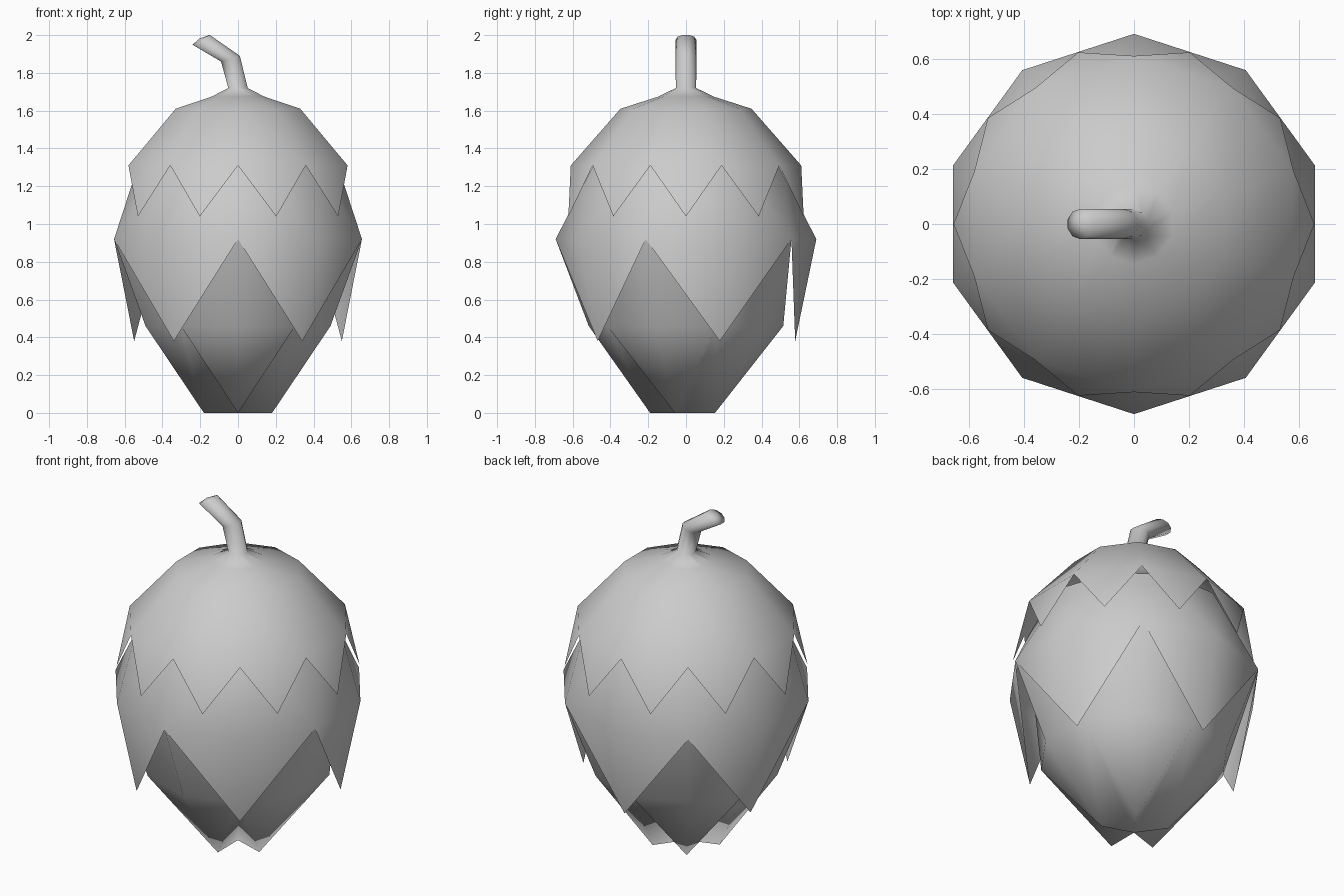
import bpy, bmesh
from math import sin, cos, radians

if "Cube" in bpy.data.objects:
    bpy.data.objects.remove(bpy.data.objects["Cube"])

N = 10  # sides of every layer


def point(r, z, i):
    """Point on the 10-sided ring; step 0 faces the front."""
    a = radians(36 * i)
    return (r * sin(a), -r * cos(a), z)


def ring(bm, r, z, cx=0.0, tilt=(1.0, 0.0), turn=0.0, r_odd=None):
    """Ring of N vertices, optionally shifted, tilted, turned or with alternating radius."""
    out = []
    for i in range(N):
        x, y, _ = point(r_odd if r_odd and i % 2 else r, z, i + turn)
        out.append(bm.verts.new((cx + x * tilt[0], y, z + x * tilt[1])))
    return out


def bridge(bm, rings):
    for a, b in zip(rings, rings[1:]):
        for i in range(N):
            j = (i + 1) % N
            bm.faces.new((a[i], b[i], b[j], a[j]))


def finish(bm, name):
    bmesh.ops.recalc_face_normals(bm, faces=bm.faces)
    me = bpy.data.meshes.new(name)
    bm.to_mesh(me)
    bm.free()
    for p in me.polygons:
        p.use_smooth = True
    ob = bpy.data.objects.new(name, me)
    bpy.context.collection.objects.link(ob)
    return ob


def wide_petals(bm, edge, r, z, start):
    """Five petals, each two ring segments wide, hanging from the edge ring."""
    tips = []
    for k in range(5):
        v = start + 2 * k
        tip = bm.verts.new(point(r, z, v + 1))
        a, b, c = (edge[(v + n) % N] for n in range(3))
        bm.faces.new((a, tip, b))
        bm.faces.new((b, tip, c))
        tips.append((a, tip, c))
    return tips


# Cap with bent stem and ten small teeth
bm = bmesh.new()
rings = [
    ring(bm, 0.055, 1.975, -0.195, (0.87, 0.5)),
    ring(bm, 0.055, 1.875, -0.04, (0.95, 0.29)),
    ring(bm, 0.054, 1.72),
    ring(bm, 0.145, 1.675),
    ring(bm, 0.347, 1.61),
    ring(bm, 0.61, 1.31),
]
bridge(bm, rings)
end = bm.verts.new((-0.205, 0, 1.982))
for i in range(N):
    j = (i + 1) % N
    bm.faces.new((end, rings[0][i], rings[0][j]))
    tip = bm.verts.new(point(0.655, 1.04, i + 0.5))
    bm.faces.new((rings[-1][i], tip, rings[-1][j]))
finish(bm, "cap_and_stem")

# Middle layer with five wide petals; its top is turned half a step
bm = bmesh.new()
top = ring(bm, 0.55, 1.245, turn=0.5)
rim = ring(bm, 0.69, 0.92)
bridge(bm, [ring(bm, 0.50, 1.34, turn=0.5), top])
for i in range(N):
    j = (i + 1) % N
    bm.faces.new((top[i], rim[i], rim[j]))
    bm.faces.new((top[i], rim[j], top[j]))
wide_petals(bm, rim, 0.578, 0.38, 0)
finish(bm, "middle_petals")

# Lowest layer meets the notches above; petals turned one step and folded in to the centre
bm = bmesh.new()
rings = [ring(bm, 0.69, 0.92, r_odd=0.558), ring(bm, 0.515, 0.46)]
bridge(bm, rings)
centre = bm.verts.new((0, 0, 0))
for a, tip, c in wide_petals(bm, rings[-1], 0.19, 0.0, 1):
    bm.faces.new((a, centre, tip))
    bm.faces.new((tip, centre, c))
finish(bm, "lower_petals")
